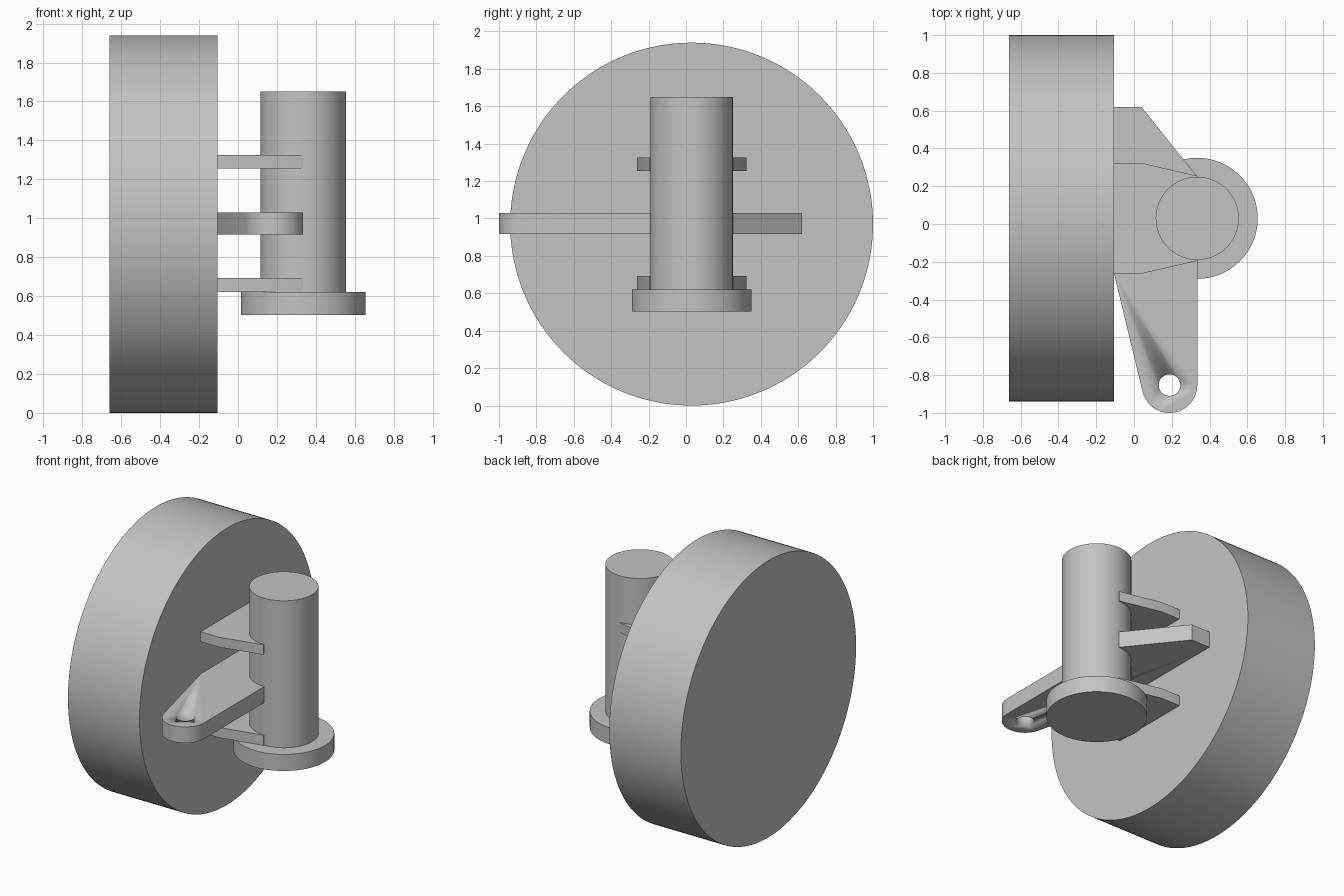
import bpy, bmesh, math
from mathutils import Matrix

cube = bpy.data.objects.get("Cube")
if cube:
    bpy.data.objects.remove(cube, do_unlink=True)

GREY = (0.55, 0.55, 0.55, 1.0)
metal = bpy.data.materials.new("plain_grey")
metal.use_nodes = True
metal.diffuse_color = GREY
metal.node_tree.nodes["Principled BSDF"].inputs["Base Color"].default_value = GREY

MID_Y = 0.03      # shared symmetry line of wheel and pin
PIN_X = 0.335
WHEEL_FACE = -0.105


def finish(name, bm):
    bmesh.ops.recalc_face_normals(bm, faces=bm.faces)
    mesh = bpy.data.meshes.new(name)
    bm.to_mesh(mesh)
    bm.free()
    mesh.materials.append(metal)
    obj = bpy.data.objects.new(name, mesh)
    bpy.context.collection.objects.link(obj)
    bpy.ops.object.select_all(action="DESELECT")
    obj.select_set(True)
    bpy.context.view_layer.objects.active = obj
    bpy.ops.object.shade_smooth_by_angle(angle=math.radians(30))
    return obj


def cylinder(name, center, radius, depth, axis="Z", segments=96):
    bm = bmesh.new()
    turn = Matrix.Rotation(math.pi / 2, 4, "Y") if axis == "X" else Matrix()
    bmesh.ops.create_cone(bm, cap_ends=True, segments=segments, radius1=radius,
                          radius2=radius, depth=depth,
                          matrix=Matrix.Translation(center) @ turn)
    return finish(name, bm)


def plate(name, outline, bottom, top):
    bm = bmesh.new()
    face = bm.faces.new([bm.verts.new((x, y, bottom)) for x, y in outline])
    grown = bmesh.ops.extrude_face_region(bm, geom=[face])["geom"]
    verts = [v for v in grown if isinstance(v, bmesh.types.BMVert)]
    bmesh.ops.translate(bm, verts=verts, vec=(0, 0, top - bottom))
    return finish(name, bm)


# Wheel drum, upright pin and its foot flange
cylinder("wheel", (-0.383, MID_Y, 0.97), 0.97, 0.555, axis="X", segments=160)
cylinder("pin", (PIN_X, MID_Y, 1.08), 0.22, 1.14)
cylinder("pin_flange", (PIN_X, MID_Y, 0.562), 0.32, 0.116)

# Two tapered ribs joining the pin to the wheel
half = [(WHEEL_FACE, 0.293), (0.04, 0.293), (PIN_X, 0.225)]
rib = [(x, MID_Y + y) for x, y in half] + [(x, MID_Y - y) for x, y in reversed(half)]
plate("upper_rib", rib, 1.255, 1.325)
plate("lower_rib", rib, 0.62, 0.692)

# Steering arm with a rounded, drilled end
EYE_X, EYE_Y, EYE_R = 0.188, -0.853, 0.147
arc = [(EYE_X + EYE_R * math.cos(a), EYE_Y + EYE_R * math.sin(a))
       for a in (math.radians(-166 * i / 32) for i in range(33))]
arm_outline = [(WHEEL_FACE, 0.62), (0.04, 0.62), (PIN_X, 0.25)] + arc + [(WHEEL_FACE, -0.265)]
arm = plate("steering_arm", arm_outline, 0.917, 1.03)

cutter = cylinder("eye_cutter", (EYE_X, EYE_Y, 0.97), 0.057, 0.4, segments=48)
cutter.hide_render = True
cutter.hide_viewport = True
cutter.display_type = "WIRE"
hole = arm.modifiers.new("eye_hole", "BOOLEAN")
hole.operation = "DIFFERENCE"
hole.solver = "EXACT"
hole.object = cutter
